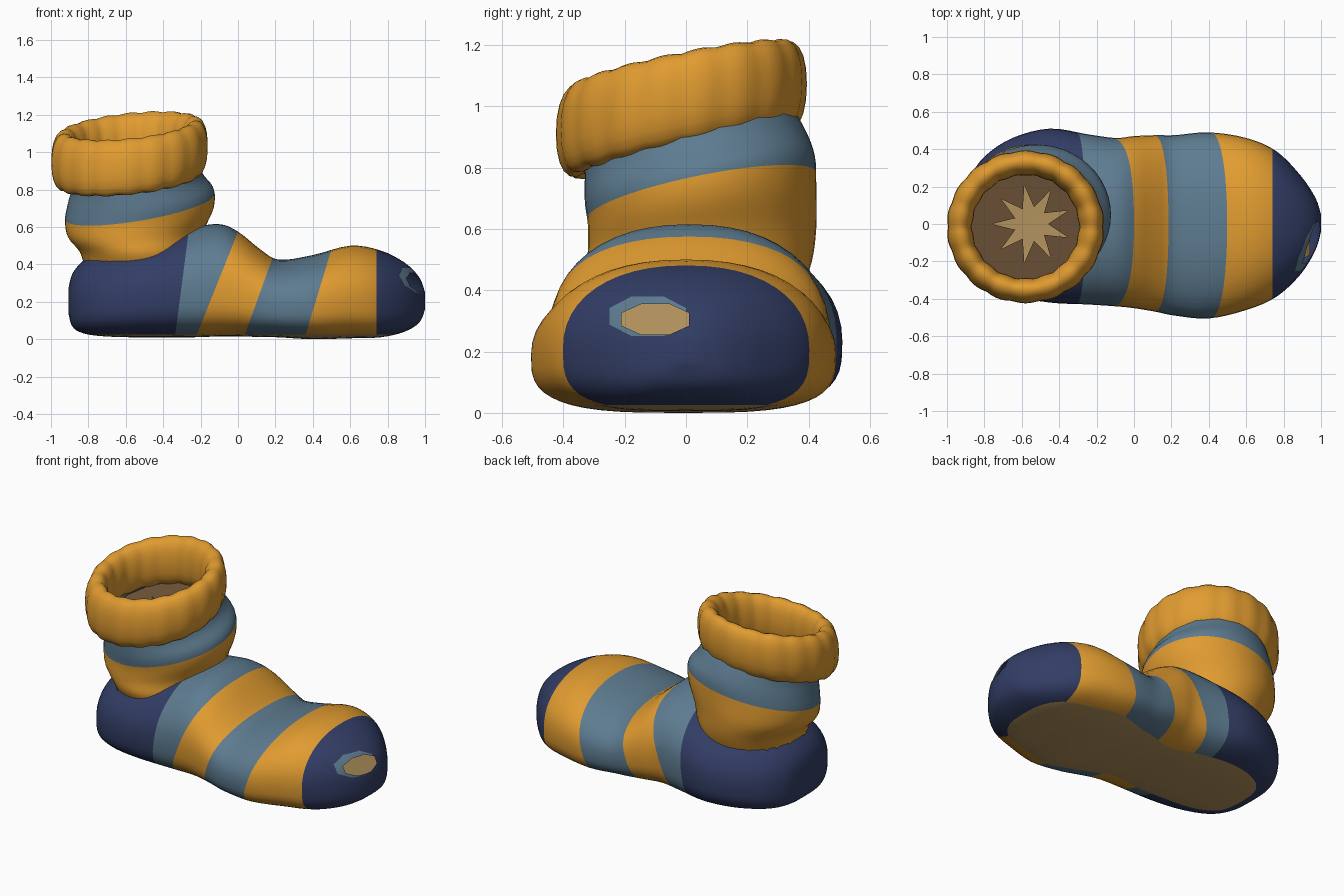
import bpy, bmesh, math
from mathutils import Vector

if "Cube" in bpy.data.objects:
    bpy.data.objects.remove(bpy.data.objects["Cube"], do_unlink=True)


def material(name, r, g, b):
    m = bpy.data.materials.new(name)
    m.use_nodes = True
    m.diffuse_color = (r, g, b, 1)
    m.node_tree.nodes["Principled BSDF"].inputs["Base Color"].default_value = (r, g, b, 1)
    return m


MATS = [material("mustard yarn", 0.75, 0.33, 0.03),
        material("grey blue yarn", 0.11, 0.20, 0.28),
        material("navy yarn", 0.032, 0.047, 0.13),
        material("brown lining", 0.17, 0.095, 0.042),
        material("tan sole", 0.45, 0.29, 0.11)]
YELLOW, BLUE, NAVY, BROWN, TAN = range(5)


def smooth_path(rows, steps):
    """Catmull-Rom interpolation through rows of numbers."""
    out = []
    for i in range(len(rows) - 1):
        a, b, c, d = (Vector(rows[min(max(k, 0), len(rows) - 1)]) for k in range(i - 1, i + 3))
        for s in range(steps):
            t = s / steps
            out.append(b + (c - a) * (t / 2) + (2 * a - 5 * b + 4 * c - d) * (t * t / 2)
                       + (3 * b - a - 3 * c + d) * (t ** 3 / 2))
    out.append(Vector(rows[-1]))
    return out


def loft(rings, cap=False, loop=False):
    bm = bmesh.new()
    vs = [[bm.verts.new(p) for p in ring] for ring in rings]
    n = len(vs[0])
    pairs = list(zip(vs, vs[1:])) + ([(vs[-1], vs[0])] if loop else [])
    for a, b in pairs:
        for i in range(n):
            bm.faces.new((a[i], a[(i + 1) % n], b[(i + 1) % n], b[i]))
    if cap:
        bm.faces.new(vs[0])
        bm.faces.new(vs[-1])
    bmesh.ops.recalc_face_normals(bm, faces=bm.faces)
    return bm


def cut(bm, point, normal, faces=None):
    faces = faces or bm.faces[:]
    geom = {g for f in faces for g in (f, *f.edges, *f.verts)}
    bmesh.ops.bisect_plane(bm, geom=list(geom), plane_co=point, plane_no=normal, dist=1e-5)


def finish(bm, name, angle=50):
    me = bpy.data.meshes.new(name)
    bm.to_mesh(me)
    bm.free()
    for m in MATS:
        me.materials.append(m)
    ob = bpy.data.objects.new(name, me)
    bpy.context.collection.objects.link(ob)
    bpy.ops.object.select_all(action='DESELECT')
    ob.select_set(True)
    bpy.context.view_layer.objects.active = ob
    bpy.ops.object.shade_smooth_by_angle(angle=math.radians(angle))


def power(v, e):
    return math.copysign(abs(v) ** e, v)


def angles(n):
    return [2 * math.pi * i / n for i in range(n)]


# Foot: sections along x as (x, y low, y high, top, bottom)
SECTIONS = [(-.905, -.05, .12, .28, .13), (-.88, -.18, .24, .36, .06), (-.8, -.3, .36, .44, .025),
            (-.65, -.38, .46, .5, .012), (-.45, -.42, .51, .54, .01), (-.25, -.43, .48, .595, .01),
            (-.1, -.44, .46, .615, .015), (0, -.45, .47, .575, .015), (.12, -.47, .475, .48, .012),
            (.22, -.49, .475, .425, .01), (.4, -.505, .49, .45, 0), (.6, -.46, .46, .5, .005),
            (.76, -.39, .39, .475, .01), (.89, -.27, .26, .41, .04), (.97, -.14, .14, .33, .09),
            (1, -.04, .05, .25, .16)]
rings = []
for x, lo, hi, top, bot in smooth_path(SECTIONS, 4):
    mid = bot + (top - bot) * 0.42
    ring = []
    for a in angles(48):
        c, s = math.cos(a), math.sin(a)
        e = 0.9 if s > 0 else 0.62
        height = top - mid if s > 0 else mid - bot
        ring.append((x, (lo + hi) / 2 + (hi - lo) / 2 * power(c, e), mid + height * power(s, e)))
    rings.append(ring)
foot = loft(rings, cap=True)

# Slanted stripes: (offset at mid height, slant, colour up to the boundary)
STRIPES = [(-.28, .13, NAVY), (-.05, .4, BLUE), (.19, .36, YELLOW), (.49, .3, BLUE), (.74, 0, YELLOW)]
for x, slant, _ in STRIPES:
    cut(foot, (x, 0, .45), (1, 0, -slant))
cut(foot, (0, 0, .025), (0, 0, 1))
for f in foot.faces:
    p = f.calc_center_median()
    f.material_index = next((c for x, slant, c in STRIPES if p.x - slant * (p.z - .45) < x), NAVY)
    if p.z < .025:
        f.material_index = TAN

# Ankle opening in the top of the foot
opening = [f for f in foot.faces if f.calc_center_median().z > .36
           and ((f.calc_center_median().x + .52) / .305) ** 2
           + ((f.calc_center_median().y - .04) / .33) ** 2 < 1]
bmesh.ops.delete(foot, geom=opening, context='FACES')


def toe_cutout(centre_y, centre_z, half_y, half_z):
    """Cut an eight sided outline through the toe and return the faces inside it."""
    planes = []
    for a in angles(8):
        point = Vector((0, centre_y + half_y * math.cos(a), centre_z + half_z * math.sin(a)))
        normal = Vector((0, math.cos(a) / half_y, math.sin(a) / half_z))
        planes.append((point, normal))
        cut(foot, point, normal, [f for f in foot.faces if f.calc_center_median().x > .85])
    return [f for f in foot.faces if f.calc_center_median().x > .85
            and all((f.calc_center_median() - p).dot(n) < 0 for p, n in planes)]


# Worn hole in the toe with a blue frayed rim
for f in toe_cutout(-.125, .315, .125, .065):
    f.material_index = BLUE
bmesh.ops.delete(foot, geom=toe_cutout(-.1, .305, .11, .05), context='FACES')
finish(foot, "foot")

# Tan lining sloping up inside the toe, seen through the hole
lining = bmesh.new()
panel = [(.94, -.165, .2), (.94, .15, .2), (.79, .25, .36), (.79, -.26, .36)]
lining.faces.new([lining.verts.new(p) for p in panel]).material_index = TAN
finish(lining, "toe_lining")

# Leg: rings as (height, x low, x high, y low, y high), leaning more towards the cuff
LEVELS = [(.38, -.82, -.2, -.29, .37), (.47, -.845, -.2, -.325, .41), (.56, -.91, -.18, -.32, .425),
          (.66, -.925, -.13, -.32, .425), (.75, -.91, -.13, -.33, .42), (.84, -.89, -.19, -.33, .39),
          (.96, -.9, -.22, -.33, .33)]


def lean(x, y, amount=1):
    return amount * (.1 * (x + .57) + .2 * y)


rings = []
for z, x0, x1, y0, y1 in smooth_path(LEVELS, 4):
    ring = []
    for a in angles(48):
        x = (x0 + x1) / 2 + (x1 - x0) / 2 * math.cos(a)
        y = (y0 + y1) / 2 + (y1 - y0) / 2 * math.sin(a)
        ring.append((x, y, z + lean(x, y, min(1, (z - .38) / .35))))
    rings.append(ring)
leg = loft(rings)
BAND = Vector((-.17, -.2, 1))
BAND_POINT = Vector((-.57, 0, .69))
cut(leg, BAND_POINT, BAND)
for f in leg.faces:
    f.material_index = BLUE if (f.calc_center_median() - BAND_POINT).dot(BAND) > 0 else YELLOW
finish(leg, "leg")

# Brown lining across the leg, with a ragged star shaped gap over the tan sole
rings = [[], []]
for i, a in enumerate(angles(18)):
    for ring, r in zip(rings, (.34, .21 if i % 2 else .09)):
        x, y = -.55 + r * math.cos(a), r * math.sin(a)
        ring.append((x, y, .85 + lean(x, y)))
lining = loft(rings)
bmesh.ops.reverse_faces(lining, faces=[f for f in lining.faces if f.normal.z < 0])
for f in lining.faces:
    f.material_index = BROWN
finish(lining, "leg_lining")

# Rolled cuff: a rounded tube section swept round, with soft puffy ribs
rings = []
for a in angles(96):
    ring = []
    puff = .008 * abs(math.sin(a * 9)) - .006
    for b in angles(20):
        r = .352 + (.068 + puff) * power(math.cos(b), .9)
        x = -.58 + r * math.cos(a)
        y = -.015 + r * .97 * math.sin(a)
        ring.append((x, y, .995 + (.15 + puff) * power(math.sin(b), .9) + lean(x, y)))
    rings.append(ring)
finish(loft(rings, loop=True), "cuff")
